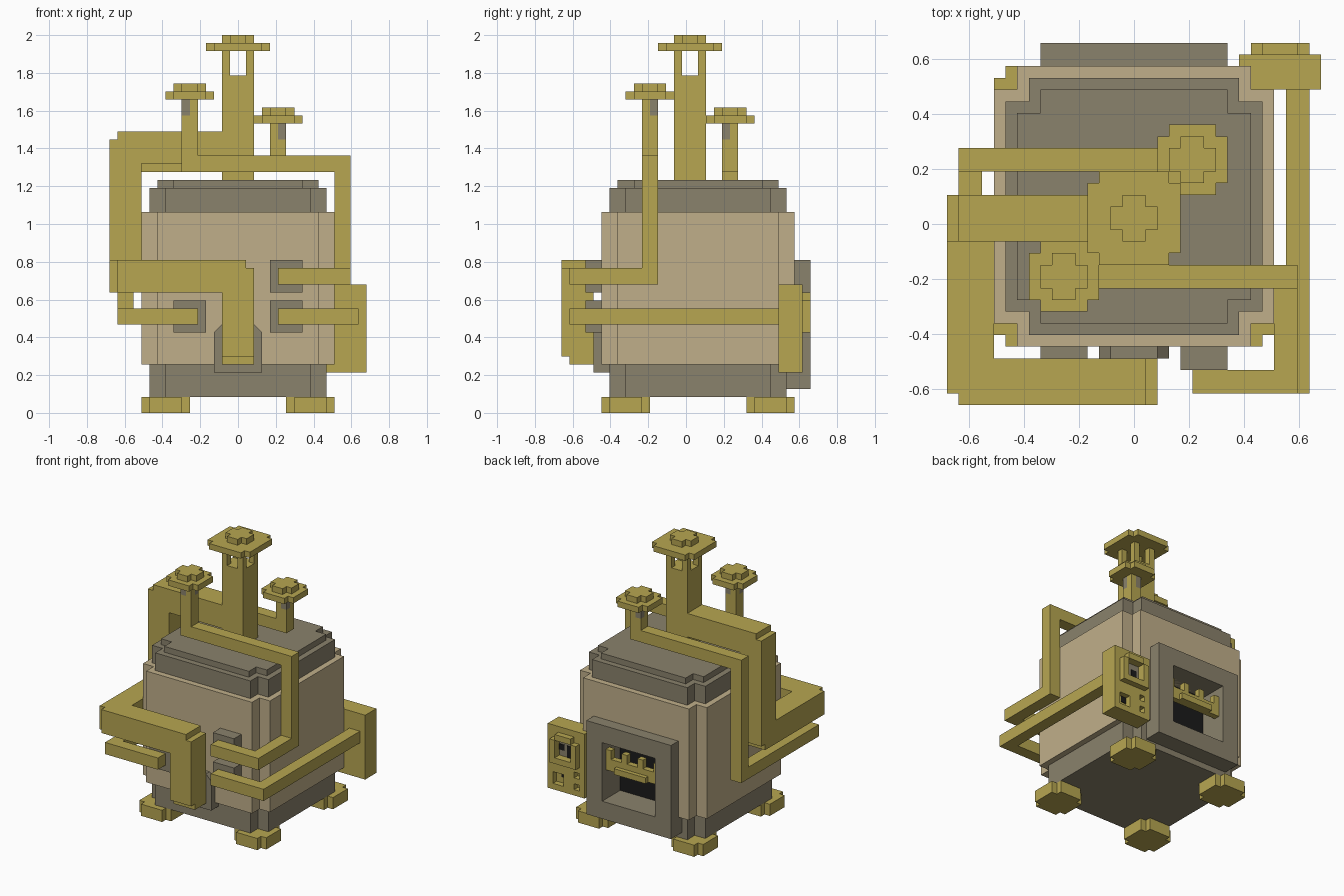
import bpy, bmesh

cube = bpy.data.objects.get("Cube")
if cube:
    bpy.data.objects.remove(cube, do_unlink=True)

U = 2 / 47  # one block unit


def material(name, rgb):
    m = bpy.data.materials.new(name)
    m.use_nodes = True
    m.diffuse_color = (*rgb, 1)
    bsdf = next(n for n in m.node_tree.nodes if n.type == 'BSDF_PRINCIPLED')
    bsdf.inputs["Base Color"].default_value = (*rgb, 1)
    bsdf.inputs["Roughness"].default_value = 0.8
    return m


BRASS = material("brass", (0.474, 0.381, 0.083))
TAN = material("tan", (0.527, 0.429, 0.255))
GREY = material("warm_grey", (0.255, 0.223, 0.150))
BLACK = material("soot_black", (0.011, 0.011, 0.011))


def part(name, mat, prisms):
    """One object from prisms (axis, profile, low, high), in block units."""
    bm = bmesh.new()
    for axis, profile, lo, hi in prisms:
        def place(a, b, h):
            p = {'x': (h, a, b), 'y': (a, h, b), 'z': (a, b, h)}[axis]
            return [c * U for c in p]
        low = [bm.verts.new(place(a, b, lo)) for a, b in profile]
        high = [bm.verts.new(place(a, b, hi)) for a, b in profile]
        bm.faces.new(low)
        bm.faces.new(high)
        n = len(low)
        for i in range(n):
            j = (i + 1) % n
            bm.faces.new((low[i], low[j], high[j], high[i]))
    bmesh.ops.recalc_face_normals(bm, faces=bm.faces)
    me = bpy.data.meshes.new(name)
    bm.to_mesh(me)
    bm.free()
    me.materials.append(mat)
    ob = bpy.data.objects.new(name, me)
    bpy.context.collection.objects.link(ob)
    return ob


def box(x0, x1, y0, y1, z0, z1):
    return ('z', [(x0, y0), (x1, y0), (x1, y1), (x0, y1)], z0, z1)


def notched(cx, cy, h, n, pocket=()):
    """Square of half width h with stepped corners, optional pocket on +y."""
    w = h - n
    pts = [(w, h), (w, w), (h, w), (h, -w), (w, -w), (w, -h),
           (-w, -h), (-w, -w), (-h, -w), (-h, w), (-w, w), (-w, h)]
    return [(cx + a, cy + b) for a, b in pts + list(pocket)]


# Boiler body, stacked tiers
pocket = [(-6, 12), (-6, 9), (6, 9), (6, 12)]
part("body_base", GREY, [('z', notched(0, 1.5, 11, 2), 2, 6)])
part("body_shell", TAN, [('z', notched(0, 1.5, 12, 2, pocket), 6, 16),
                         ('z', notched(0, 1.5, 12, 2), 16, 25)])
part("body_shoulder", GREY, [('z', notched(0, 1.5, 11, 2), 25, 28)])
part("body_lid", GREY, [('z', notched(0, 1.5, 10, 2), 28, 29)])

# Feet
for sx, side in ((1, "left"), (-1, "right")):
    for y, end in ((-7.5, "front"), (10.5, "back")):
        part(f"foot_{end}_{side}", BRASS, [('z', notched(9 * sx, y, 3, 1), 0, 2)])

# Firebox on the back
part("firebox_frame", GREY, [box(-8, -5, 10.5, 15.5, 3, 19),
                             box(5, 8, 10.5, 15.5, 3, 19),
                             box(-5, 5, 10.5, 15.5, 3, 6),
                             box(-5, 5, 10.5, 15.5, 16, 19)])
part("firebox_back_wall", BLACK, [box(-5, 5, 10.5, 10.65, 6, 16)])
part("firebox_grate", BRASS,
     [box(-5, 5, 13.5, 14.5, 11, 13), box(-3, 3, 14.5, 15.2, 11, 12)]
     + [box(x, x + 1, 13.5, 14.5, 13, 14.5) for x in (-5, -2, 1, 4)])

# Control box beside the firebox, with gauge and small openings
rows = [(5, 6, [(9, 16)]), (6, 7, [(9, 10), (11, 13), (15, 16)]),
        (7, 8, [(9, 13), (15, 16)]), (8, 9, [(9, 10), (11, 16)]),
        (9, 11, [(9, 16)]), (11, 14, [(9, 11), (14, 16)]), (14, 16, [(9, 16)])]
part("control_box", BRASS, [box(9, 16, 11.5, 13.5, 5, 16)]
     + [box(a, b, 13.5, 14.5, z0, z1) for z0, z1, runs in rows for a, b in runs])
part("gauge_ring", BRASS, [box(11, 14, 14.5, 15.5, 14, 15),
                           box(11, 14, 14.5, 15.5, 10, 11),
                           box(10, 11, 14.5, 15.5, 10, 14),
                           box(14, 15, 14.5, 15.5, 10, 14)])
part("gauge_face", GREY, [box(11, 14, 13.5, 14.2, 11, 14)])
part("gauge_needle", BLACK, [box(11.5, 12.5, 14.2, 14.3, 11, 13),
                             box(13, 14, 14.2, 14.3, 12, 13)])
part("box_socket", BLACK, [box(13, 14, 13.5, 13.6, 7, 8)])


# Valve caps: stepped plate with a small cross on top
def cap(name, cx, cy, z, h):
    part(name, BRASS, [('z', notched(cx, cy, h, 1), z, z + 1),
                       ('z', notched(cx, cy, 2, 1), z + 1, z + 2)])


cap("chimney_cap", 0, 0.5, 45, 4)
cap("front_valve_cap", -6, -4.5, 39, 3)
cap("rear_valve_cap", 5, 5.5, 36, 3)

# Chimney with four open corner posts
part("chimney", BRASS, [box(-2, 2, -1.5, 2.5, 29, 42)]
     + [box(x, x + 1, y, y + 1, 42, 45) for x in (-2, 1) for y in (-1.5, 1.5)])

# Main thick pipe with stepped elbows
part("main_pipe", BRASS, [
    ('y', [(-2, 35), (-15, 35), (-15, 34), (-16, 34), (-16, 31), (-2, 31)], -1.5, 2.5),
    ('x', [(2.5, 31), (2.5, 16), (1.5, 16), (1.5, 15), (-11.5, 15),
           (-11.5, 19), (-1.5, 19), (-1.5, 31)], -16, -12),
    ('z', [(-16, -11.5), (-16, -14.5), (-15, -14.5), (-15, -15.5),
           (-2, -15.5), (-2, -11.5)], 15, 19),
    ('y', [(-2, 15), (2, 15), (2, 18), (1, 18), (1, 19), (-2, 19)], -15.5, -11.5),
    ('x', [(-11.5, 15), (-15.5, 15), (-15.5, 7), (-14.5, 7),
           (-14.5, 6), (-11.5, 6)], -2, 2)])
part("main_pipe_flange", GREY, [
    ('y', [(-3, 5), (3, 5), (3, 10), (2, 11), (-2, 11), (-3, 10)], -11.5, -9.5)])


# Valve stems: grey and brass quarters under the cap
def stem(name, cx, cy, z0, z1, flip):
    quarters = {0: [], 1: []}
    for i in (0, 1):
        for j in (0, 1):
            quarters[(i + j + flip) % 2].append(
                box(cx - 1 + i, cx + i, cy - 1 + j, cy + j, z1 - 2, z1))
    part(name, BRASS, [box(cx - 1, cx + 1, cy - 1, cy + 1, z0, z1 - 2)] + quarters[1])
    part(name + "_inset", GREY, quarters[0])


stem("front_valve_stem", -6, -4.5, 32, 39, 0)
stem("rear_valve_stem", 5, 5.5, 32, 36, 1)

# Thin pipes
part("front_valve_pipe", BRASS, [box(-7, 14, -5.5, -3.5, 30, 32),
                                 box(12, 14, -5.5, -3.5, 16, 30),
                                 box(12, 14, -14.5, -5.5, 16, 18),
                                 box(5, 12, -14.5, -12.5, 16, 18)])
part("rear_valve_pipe", BRASS, [box(-15, 6, 4.5, 6.5, 30, 32),
                                box(-15, -13, 4.5, 6.5, 11, 30),
                                box(-15, -13, -14.5, 4.5, 11, 13),
                                box(-13, -5, -14.5, -12.5, 11, 13)])
part("control_box_pipe", BRASS, [box(13, 15, -14.5, 11.5, 11, 13),
                                 box(5, 13, -14.5, -12.5, 11, 13)])

# Grey sockets where thin pipes meet the front
for name, x, z in (("upper_left", 4, 15), ("lower_left", 4, 10), ("lower_right", -8, 10)):
    part("pipe_socket_" + name, GREY, [box(x, x + 4, -12.5, -10.5, z, z + 4)])
